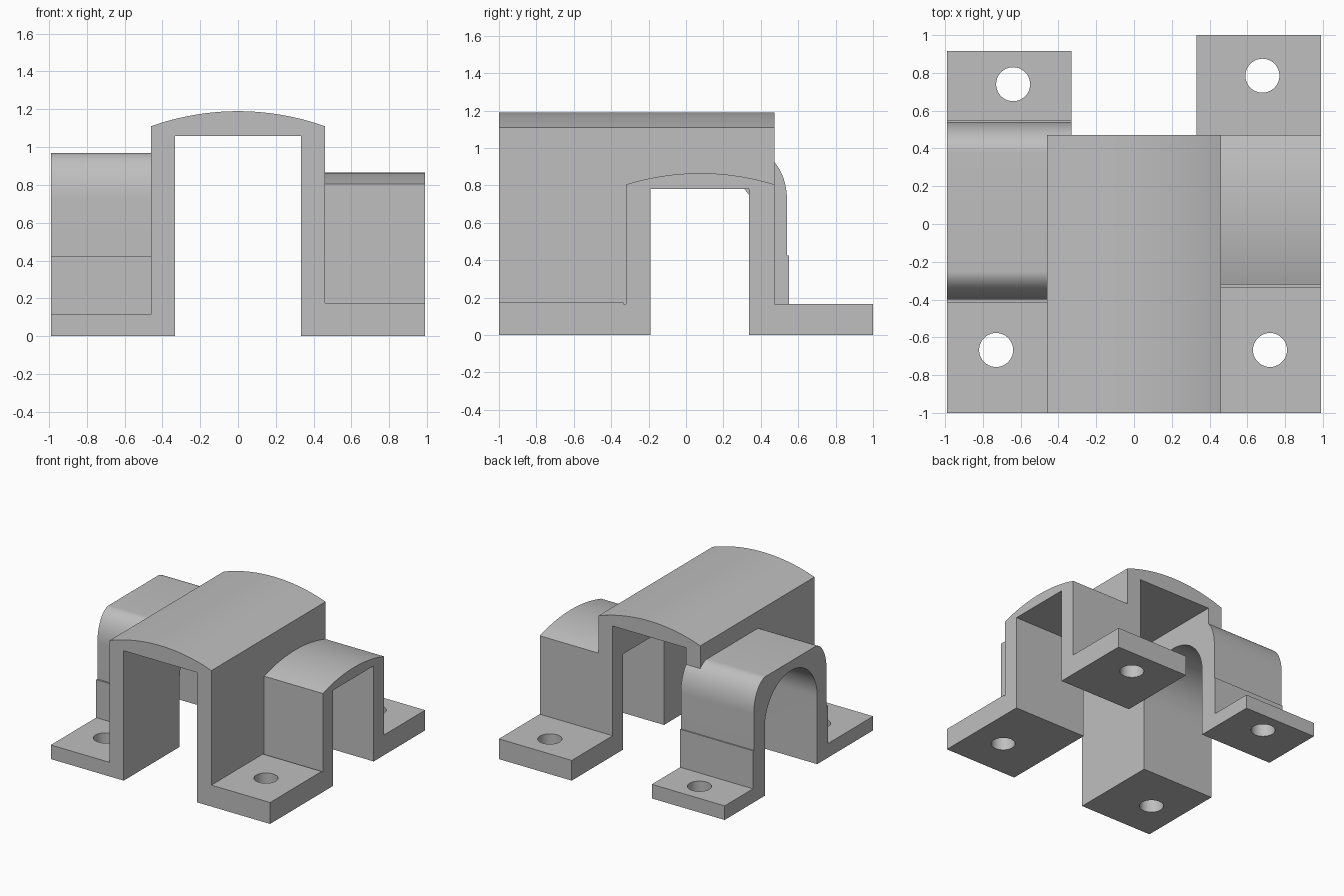
import bpy, bmesh, math
from mathutils import Vector

cube = bpy.data.objects.get("Cube")
if cube:
    bpy.data.objects.remove(cube, do_unlink=True)


def prism(name, points, axis, start, end):
    """Extrude a closed profile: (y, z) along x, (x, z) along y, (x, y) along z."""
    place = {"x": lambda a, b, t: (t, a, b),
             "y": lambda a, b, t: (a, t, b),
             "z": lambda a, b, t: (a, b, t)}[axis]
    bm = bmesh.new()
    face = bm.faces.new([bm.verts.new(place(a, b, start)) for a, b in points])
    extruded = bmesh.ops.extrude_face_region(bm, geom=[face])["geom"]
    shift = Vector(place(0, 0, end - start))
    bmesh.ops.translate(bm, vec=shift,
                        verts=[v for v in extruded if isinstance(v, bmesh.types.BMVert)])
    bmesh.ops.recalc_face_normals(bm, faces=bm.faces)
    mesh = bpy.data.meshes.new(name)
    bm.to_mesh(mesh)
    bm.free()
    obj = bpy.data.objects.new(name, mesh)
    bpy.context.collection.objects.link(obj)
    return obj


def box(name, x0, x1, y0, y1, z0, z1):
    return prism(name, [(x0, y0), (x1, y0), (x1, y1), (x0, y1)], "z", z0, z1)


def ellipse(cx, cy, rx, ry, a0, a1, steps):
    """Points on an elliptical arc, angles in degrees."""
    angles = [math.radians(a0 + (a1 - a0) * i / steps) for i in range(steps + 1)]
    return [(cx + rx * math.cos(a), cy + ry * math.sin(a)) for a in angles]


def domed(lo, hi, edge, peak):
    """Block profile with a shallow circular crown."""
    half, rise = (hi - lo) / 2, peak - edge
    r = (half * half + rise * rise) / (2 * rise)
    a = math.degrees(math.asin(half / r))
    crown = ellipse((lo + hi) / 2, peak - r, r, r, 90 - a, 90 + a, 32)
    return [(lo, 0), (hi, 0)] + crown


# Main tunnel and domed right arch
tunnel = prism("bracket", domed(-0.46, 0.46, 1.11, 1.19), "y", -1, 0.472)
right_arch = prism("right_arch", domed(-0.32, 0.472, 0.805, 0.865), "x", 0, 0.99)

# Left arch with rounded shoulders over slightly wider legs
shoulders = (ellipse(0.38, 0.72, 0.16, 0.25, 0, 90, 20)
             + ellipse(-0.25, 0.72, 0.15, 0.25, 90, 180, 20))
left_arch = prism("left_arch", [(-0.4, 0), (0.54, 0)] + shoulders, "x", -0.99, 0)
left_legs = box("left_legs", -0.99, 0, -0.415, 0.55, 0, 0.425)

# Mounting flanges
solids = [
    right_arch, left_arch, left_legs,
    box("front_right_flange", 0, 0.99, -1, -0.335, 0, 0.175),
    box("right_flange_strip", 0, 0.99, -0.4, 0, 0, 0.165),
    box("back_right_flange", 0, 0.99, 0.3, 1, 0, 0.165),
    box("front_left_flange", -0.99, 0, -1, -0.2, 0, 0.115),
    box("back_left_flange", -0.99, 0, 0.3, 0.915, 0, 0.115),
]

# Passages and bolt holes
round_top = ellipse(0.06, 0.555, 0.338, 0.338, 0, 180, 40)
cutters = [
    box("tunnel_passage", -0.332, 0.332, -1.2, 1.2, -0.1, 1.06),
    box("right_passage", 0.1, 1.2, -0.19, 0.336, -0.1, 0.78),
    prism("left_passage", [(-0.278, -0.1), (0.398, -0.1)] + round_top, "x", -1.2, -0.1),
]
for x, y in [(-0.64, 0.74), (0.68, 0.785), (-0.73, -0.667), (0.72, -0.667)]:
    ring = ellipse(x, y, 0.09, 0.09, 0, 360, 40)[:-1]
    cutters.append(prism("bolt_hole", ring, "z", -0.1, 0.3))

for helpers, operation in ((solids, "UNION"), (cutters, "DIFFERENCE")):
    for helper in helpers:
        helper.hide_render = True
        mod = tunnel.modifiers.new(helper.name, "BOOLEAN")
        mod.operation = operation
        mod.solver = "EXACT"
        mod.object = helper

# Bake the casting and drop the helpers
bpy.context.view_layer.update()
graph = bpy.context.evaluated_depsgraph_get()
baked = bpy.data.meshes.new_from_object(tunnel.evaluated_get(graph))
tunnel.modifiers.clear()
tunnel.data = baked
for helper in solids + cutters:
    bpy.data.objects.remove(helper, do_unlink=True)

# Single grey finish
grey = bpy.data.materials.new("plain_grey")
grey.use_nodes = True
colour = (0.52, 0.52, 0.52, 1)
grey.diffuse_color = colour
grey.node_tree.nodes["Principled BSDF"].inputs["Base Color"].default_value = colour
tunnel.data.materials.clear()
tunnel.data.materials.append(grey)

bpy.ops.object.select_all(action="DESELECT")
tunnel.select_set(True)
bpy.context.view_layer.objects.active = tunnel
bpy.ops.object.shade_smooth_by_angle(angle=math.radians(25))
